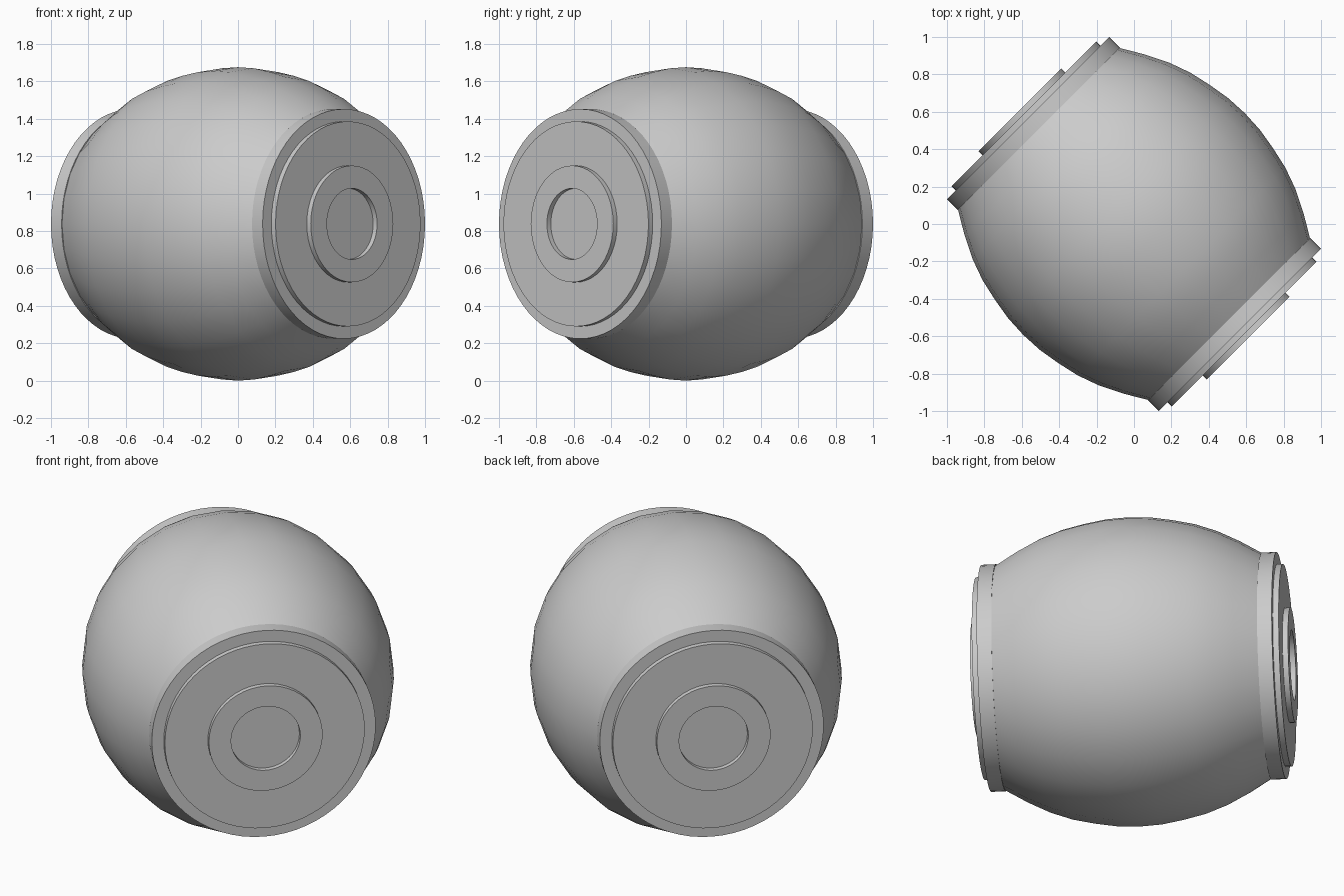
import bpy
import bmesh
from math import pi, radians
from mathutils import Matrix, Vector

cube = bpy.data.objects.get("Cube")
if cube:
    bpy.data.objects.remove(cube, do_unlink=True)

grey = bpy.data.materials.new("plain grey")
grey.use_nodes = True
COLOUR = (0.6, 0.6, 0.6, 1)
grey.diffuse_color = COLOUR
grey.node_tree.nodes["Principled BSDF"].inputs["Base Color"].default_value = COLOUR

CENTRE = Matrix.Translation((0, 0, 0.838))


def lathe(name, profile, segments, heading, smooth_angle):
    """Spin (distance along axis, radius) points around the local x axis."""
    bm = bmesh.new()
    verts = [bm.verts.new((t, 0, r)) for t, r in profile]
    edges = [bm.edges.new(pair) for pair in zip(verts, verts[1:])]
    bmesh.ops.spin(bm, geom=verts + edges, cent=(0, 0, 0), axis=(1, 0, 0),
                   angle=2 * pi, steps=segments, use_duplicate=False)
    bmesh.ops.remove_doubles(bm, verts=bm.verts[:], dist=0.0001)
    bmesh.ops.recalc_face_normals(bm, faces=bm.faces[:])
    bmesh.ops.transform(bm, verts=bm.verts[:],
                        matrix=CENTRE @ Matrix.Rotation(radians(heading), 4, 'Z'))
    mesh = bpy.data.meshes.new(name)
    bm.to_mesh(mesh)
    bm.free()
    mesh.materials.append(grey)
    obj = bpy.data.objects.new(name, mesh)
    bpy.context.collection.objects.link(obj)
    bpy.ops.object.select_all(action='DESELECT')
    obj.select_set(True)
    bpy.context.view_layer.objects.active = obj
    bpy.ops.object.shade_smooth_by_angle(angle=radians(smooth_angle))
    return obj


# Bulging barrel body, lying diagonally
half = [(0.0, 0.838), (0.12, 0.832), (0.24, 0.812), (0.36, 0.785),
        (0.48, 0.742), (0.6, 0.682), (0.73, 0.605)]
body = [(-t, r) for t, r in reversed(half[1:])] + half
lathe("barrel_body", body, 28, -45, 60)

# Stepped end caps: rim, lid and a raised hub ring around a shallow well
for side, heading in (("front", -45), ("back", 135)):
    lathe(side + "_rim", [(0.72, 0), (0.72, 0.614), (0.8, 0.614), (0.8, 0)],
          64, heading, 30)
    lathe(side + "_lid", [(0.78, 0), (0.78, 0.548), (0.832, 0.548), (0.832, 0)],
          64, heading, 30)
    lathe(side + "_hub_ring", [(0.82, 0.19), (0.82, 0.312), (0.862, 0.312),
                               (0.862, 0.19), (0.82, 0.19)], 48, heading, 30)
